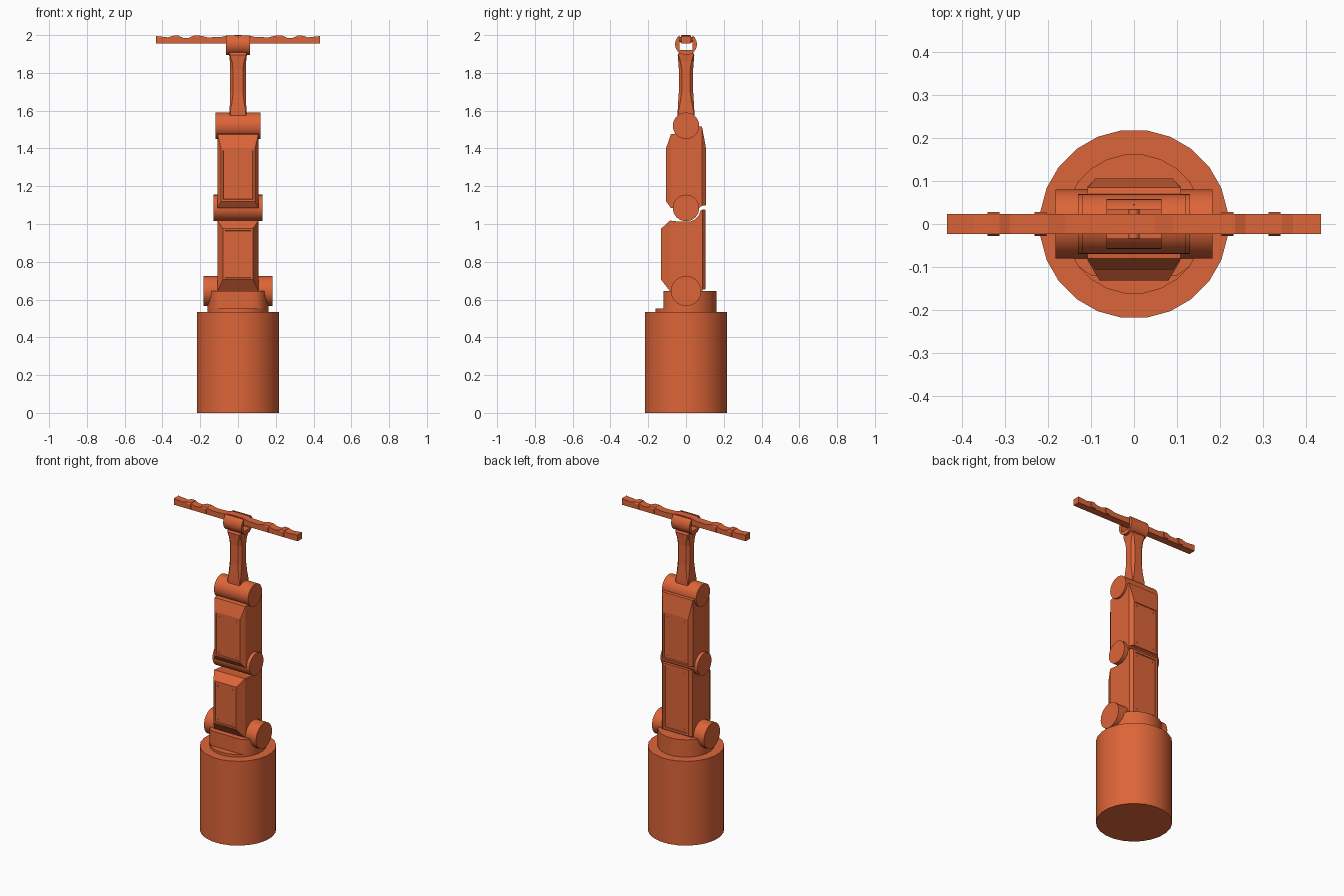
import bpy, bmesh, math

if "Cube" in bpy.data.objects:
    bpy.data.objects.remove(bpy.data.objects["Cube"])

orange = bpy.data.materials.new("burnt orange paint")
orange.diffuse_color = (0.72, 0.13, 0.04, 1)
orange.use_nodes = True
orange.node_tree.nodes["Principled BSDF"].inputs["Base Color"].default_value = orange.diffuse_color


def finish(bm, name, smooth=False):
    bmesh.ops.recalc_face_normals(bm, faces=bm.faces)
    me = bpy.data.meshes.new(name)
    bm.to_mesh(me)
    bm.free()
    me.materials.append(orange)
    ob = bpy.data.objects.new(name, me)
    bpy.context.collection.objects.link(ob)
    if smooth:
        bpy.ops.object.select_all(action='DESELECT')
        ob.select_set(True)
        bpy.context.view_layer.objects.active = ob
        bpy.ops.object.shade_smooth_by_angle(angle=math.radians(35))
    return ob


def loft(name, rings, smooth=False):
    """Skin a list of equal-length vertex rings and cap both ends."""
    bm = bmesh.new()
    rows = [[bm.verts.new(p) for p in r] for r in rings]
    n = len(rows[0])
    for a, b in zip(rows, rows[1:]):
        for i in range(n):
            bm.faces.new((a[i], a[(i + 1) % n], b[(i + 1) % n], b[i]))
    bm.faces.new(rows[0])
    bm.faces.new(rows[-1])
    return finish(bm, name, smooth)


def circle(r, n, off=0.0):
    return [(r * math.cos(2 * math.pi * (i + off) / n),
             r * math.sin(2 * math.pi * (i + off) / n)) for i in range(n)]


def upright(name, pts, z0, z1):
    return loft(name, [[(x, y, z) for x, y in pts] for z in (z0, z1)], True)


def along_x(name, prof, x0, x1, smooth=False):
    return loft(name, [[(x, y, z) for y, z in prof] for x in (x0, x1)], smooth)


def along_y(name, prof, y0, y1, smooth=False):
    return loft(name, [[(x, y, z) for x, z in prof] for y in (y0, y1)], smooth)


def drum(name, z, r, x0, x1):
    return along_x(name, [(a, z + b) for a, b in circle(r, 32)], x0, x1, True)


def cover(name, y0, w0, zs0, y1, w1, zs1, rim=0.014):
    """Bevelled cover with a shallow recessed panel and corner bolts."""
    bm = bmesh.new()
    rows = []
    for y, w, (a, b) in ((y0, w0, zs0), (y1, w1, zs1)):
        rows.append([bm.verts.new(p) for p in
                     ((-w, y, a), (w, y, a), (w, y, b), (-w, y, b))])
    a, b = rows
    for i in range(4):
        j = (i + 1) % 4
        bm.faces.new((a[i], a[j], b[j], b[i]))
    bm.faces.new(a)
    front = bm.faces.new(b)
    bmesh.ops.recalc_face_normals(bm, faces=bm.faces)
    bmesh.ops.inset_region(bm, faces=[front], thickness=rim)
    bmesh.ops.inset_region(bm, faces=[front], thickness=0.003, depth=-0.004)
    finish(bm, name)
    s = 1 if y1 > y0 else -1
    k = rim + 0.014
    for bx in (-w1 + k, w1 - k):
        for bz in (zs1[0] + k, zs1[1] - k):
            along_y(name + "_bolt", [(bx + p, bz + q) for p, q in circle(0.004, 8)],
                    y1 - s * 0.006, y1 - s * 0.001)


# Base and turntable collar with its front cut flat
upright("base", circle(0.22, 24, 0.5), 0, 0.535)
upright("collar_foot", circle(0.163, 24, 0.5), 0.53, 0.552)
upright("collar", [(x, max(y, -0.12)) for x, y in circle(0.163, 24, 0.5)], 0.545, 0.645)

# Joint drums
for s in (-1, 1):
    drum("shoulder_drum", 0.645, 0.08, s * 0.10, s * 0.183)
drum("elbow_drum", 1.085, 0.07, -0.13, 0.13)
drum("wrist_drum", 1.52, 0.07, -0.12, 0.12)

# Lower arm: core hollowed round the elbow, with front and back covers
along_x("lower_arm", [(-0.085, 0.645), (0.088, 0.645), (0.088, 1.075), (0.077, 1.072),
                      (0.068, 1.045), (0.045, 1.022), (0.02, 1.012), (-0.03, 1.012),
                      (-0.085, 1.018)], -0.108, 0.108)
cover("lower_front_cover", -0.085, 0.108, (0.645, 1.018), -0.132, 0.08, (0.705, 0.975))
cover("lower_back_cover", 0.088, 0.108, (0.652, 1.077), 0.103, 0.09, (0.655, 1.075), 0.02)

# Upper arm
along_x("upper_arm", [(-0.08, 1.085), (0.07, 1.085), (0.085, 1.097), (0.085, 1.515),
                      (0.06, 1.52), (-0.06, 1.478), (-0.08, 1.475)], -0.108, 0.108)
cover("upper_front_cover", -0.08, 0.108, (1.085, 1.475), -0.106, 0.09, (1.12, 1.4))
cover("upper_back_cover", 0.085, 0.108, (1.096, 1.515), 0.106, 0.09, (1.1, 1.4))

# Forearm: square ends, chamfered waist
rings = []
for z, hx, hy, c in ((1.54, .045, .044, .004), (1.60, .045, .044, .005),
                     (1.64, .043, .042, .011), (1.70, .042, .038, .016),
                     (1.82, .042, .038, .016), (1.86, .043, .041, .012),
                     (1.895, .047, .044, .004), (1.912, .047, .034, .004)):
    rings.append([(sx * x, sy * y, z) for sx, sy, order in
                  ((1, 1, 0), (-1, 1, 1), (-1, -1, 0), (1, -1, 1))
                  for x, y in (((hx, hy - c), (hx - c, hy)) if order == 0
                               else ((hx - c, hy), (hx, hy - c)))])
loft("forearm", rings)

# Head: round block with a slot open at the top
a0 = math.acos(0.034 / 0.058)
steps = 28
arc = [a0 - (2 * a0 + math.pi) * i / steps for i in range(steps + 1)]
u = [(0.058 * math.cos(a), 1.952 + 0.058 * math.sin(a)) for a in arc]
along_x("head_yoke", u + [(-0.034, 1.92), (0.034, 1.92)], -0.064, 0.064, True)
along_y("head_pin", [(p, 1.976 + q) for p, q in circle(0.013, 16)], -0.045, 0.045, True)

# Gripper bar with wavy top, and its clips
half = [(0, 2.0), (0.05, 1.998), (0.09, 1.99), (0.16, 1.988), (0.2, 1.997), (0.235, 1.997),
        (0.26, 1.986), (0.29, 1.986), (0.315, 1.996), (0.345, 1.996), (0.37, 1.988),
        (0.435, 1.995)]
top = [(-x, z) for x, z in reversed(half[1:])] + half
along_y("gripper_bar", top + [(0.435, 1.955), (-0.435, 1.955)], -0.023, 0.023)
for s in (-1, 1):
    for x in (0.218, 0.327):
        along_x("bar_clip", [(-0.028, 1.959), (0.028, 1.959), (0.028, 1.99), (0.023, 1.998),
                             (-0.023, 1.998), (-0.028, 1.99)], s * x - 0.014, s * x + 0.014)
